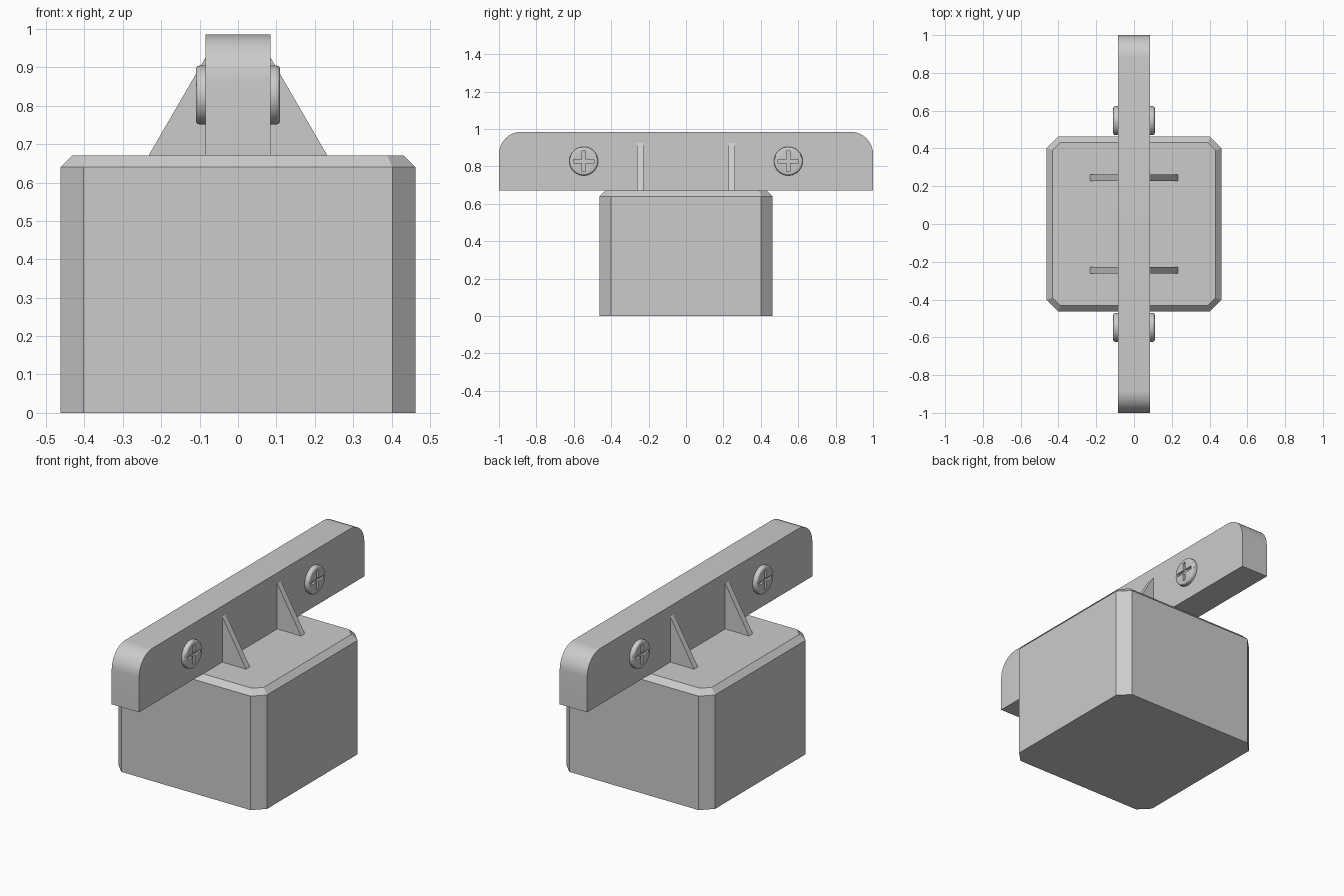
import bpy, bmesh, math
from mathutils import Matrix, Vector

if "Cube" in bpy.data.objects:
    bpy.data.objects.remove(bpy.data.objects["Cube"], do_unlink=True)

grey = bpy.data.materials.new("plain grey")
grey.use_nodes = True
GREY = (0.6, 0.6, 0.6, 1)
grey.diffuse_color = GREY
grey.node_tree.nodes["Principled BSDF"].inputs["Base Color"].default_value = GREY


def finish(bm, name):
    bmesh.ops.recalc_face_normals(bm, faces=bm.faces)
    mesh = bpy.data.meshes.new(name)
    bm.to_mesh(mesh)
    bm.free()
    mesh.materials.append(grey)
    obj = bpy.data.objects.new(name, mesh)
    bpy.context.collection.objects.link(obj)
    return obj


def activate(obj):
    bpy.ops.object.select_all(action='DESELECT')
    obj.select_set(True)
    bpy.context.view_layer.objects.active = obj


def smooth(obj):
    activate(obj)
    bpy.ops.object.shade_smooth_by_angle(angle=math.radians(30))


def add_box(bm, centre, size):
    bmesh.ops.create_cube(bm, size=1, matrix=Matrix.Translation(centre) @ Matrix.Diagonal((*size, 1)))


def bevel(bm, edges, width, segments=1):
    bmesh.ops.bevel(bm, geom=edges, offset=width, segments=segments,
                    profile=0.5, affect='EDGES', clamp_overlap=True)


def along(edge, axis):
    d = edge.verts[1].co - edge.verts[0].co
    return abs(d[axis]) > 0.99 * d.length


BASE_TOP = 0.67
BAR_TOP = 0.985
BAR_X = 0.085

# Base block with chamfered corners and top rim
bm = bmesh.new()
add_box(bm, (0, 0, BASE_TOP / 2), (0.924, 0.924, BASE_TOP))
bevel(bm, [e for e in bm.edges if along(e, 2)], 0.06)
bevel(bm, [e for e in bm.edges if all(v.co.z > BASE_TOP - 0.001 for v in e.verts)], 0.03)
finish(bm, "base_block")

# Long upright bar with rounded upper ends
bm = bmesh.new()
add_box(bm, (0, 0, (BASE_TOP + BAR_TOP) / 2), (2 * BAR_X, 2, BAR_TOP - BASE_TOP))
bevel(bm, [e for e in bm.edges if along(e, 0) and e.verts[0].co.z > 0.9], 0.12, 10)
smooth(finish(bm, "mounting_bar"))


# Triangular gusset between base and bar
def gusset(name, side, y):
    bm = bmesh.new()
    points = [(BAR_X, BASE_TOP), (0.233, BASE_TOP), (BAR_X, 0.925)]
    face = bm.faces.new([bm.verts.new((side * x, y - 0.017, z)) for x, z in points])
    extruded = bmesh.ops.extrude_face_region(bm, geom=[face])["geom"]
    bmesh.ops.translate(bm, vec=(0, 0.034, 0),
                        verts=[g for g in extruded if isinstance(g, bmesh.types.BMVert)])
    finish(bm, name)


# Round screw head with a sunken cross slot
def screw(name, side, y):
    centre = Vector((side * (BAR_X + 0.0125), y, 0.828))
    bm = bmesh.new()
    bmesh.ops.create_cone(bm, cap_ends=True, segments=40, radius1=0.077, radius2=0.077, depth=0.025,
                          matrix=Matrix.Translation(centre) @ Matrix.Rotation(math.pi / 2, 4, 'Y'))
    outer = side * (BAR_X + 0.024)
    bevel(bm, [e for e in bm.edges if all(v.co.x * side > outer * side for v in e.verts)], 0.011, 3)
    head = finish(bm, name)

    # Plus-shaped outline pushed through the outer face
    w, r = 0.009, 0.055
    outline = []
    for k in range(4):
        turn = Matrix.Rotation(k * math.pi / 2, 2)
        outline += [turn @ Vector(p) for p in ((r, -w), (r, w), (w, w))]
    bm = bmesh.new()
    x0 = side * (BAR_X + 0.012)
    face = bm.faces.new([bm.verts.new((x0, y + p.x, centre.z + p.y)) for p in outline])
    extruded = bmesh.ops.extrude_face_region(bm, geom=[face])["geom"]
    bmesh.ops.translate(bm, vec=(side * 0.05, 0, 0),
                        verts=[g for g in extruded if isinstance(g, bmesh.types.BMVert)])
    cutter = finish(bm, "slot_cutter")
    cutter.hide_render = True

    cut = head.modifiers.new("cross slot", 'BOOLEAN')
    cut.operation = 'DIFFERENCE'
    cut.solver = 'EXACT'
    cut.object = cutter
    activate(head)
    bpy.ops.object.modifier_apply(modifier=cut.name)
    bpy.data.objects.remove(cutter, do_unlink=True)
    smooth(head)


# Repeat on both sides and both ends
for side, side_name in ((1, "left"), (-1, "right")):
    for end, end_name in ((-1, "front"), (1, "back")):
        gusset(f"{end_name}_{side_name}_gusset", side, end * 0.244)
        screw(f"{end_name}_{side_name}_screw", side, end * 0.547)
